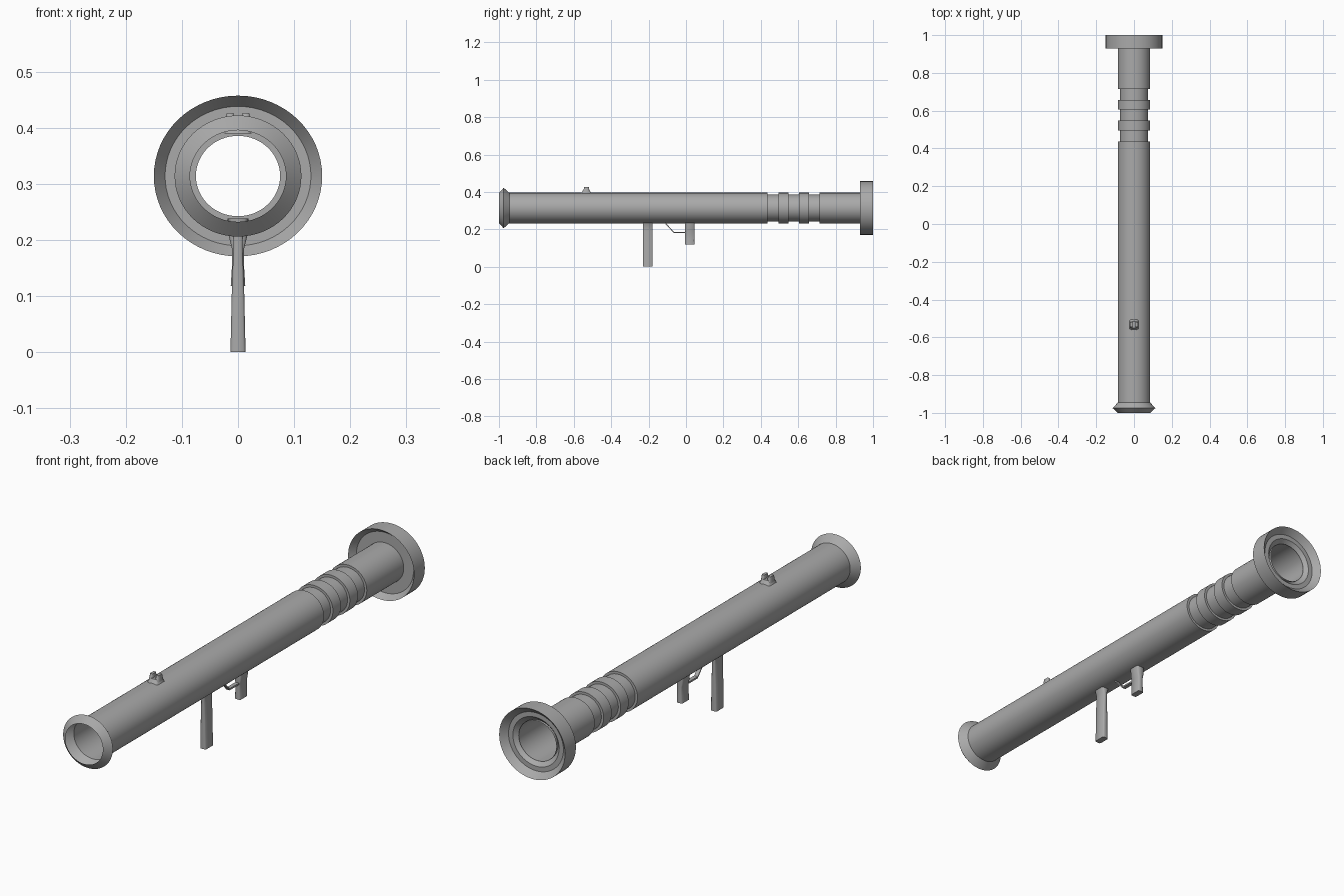
import bpy, bmesh
from math import sin, cos, pi, radians

if "Cube" in bpy.data.objects:
    bpy.data.objects.remove(bpy.data.objects["Cube"], do_unlink=True)

AXIS_Z, SQUASH = 0.314, 0.955
grey = bpy.data.materials.new("matte_grey")
grey.use_nodes = True
grey.diffuse_color = (0.4, 0.4, 0.4, 1)
grey.node_tree.nodes["Principled BSDF"].inputs["Base Color"].default_value = (0.4, 0.4, 0.4, 1)


def finish(name, bm, angle):
    bmesh.ops.recalc_face_normals(bm, faces=bm.faces)
    mesh = bpy.data.meshes.new(name)
    bm.to_mesh(mesh)
    bm.free()
    mesh.materials.append(grey)
    obj = bpy.data.objects.new(name, mesh)
    bpy.context.collection.objects.link(obj)
    bpy.ops.object.select_all(action='DESELECT')
    obj.select_set(True)
    bpy.context.view_layer.objects.active = obj
    bpy.ops.object.shade_smooth_by_angle(angle=radians(angle))
    return obj


def bridge(bm, a, b):
    n = len(a)
    for i in range(n):
        bm.faces.new((a[i], a[(i + 1) % n], b[(i + 1) % n], b[i]))


def lathe(name, profile, closed=False, n=64):
    """Revolve (y, radius) points about the barrel axis."""
    bm = bmesh.new()
    rings = [[bm.verts.new((r * cos(2 * pi * i / n), y, AXIS_Z + SQUASH * r * sin(2 * pi * i / n)))
              for i in range(n)] for y, r in profile]
    for a, b in zip(rings, rings[1:]):
        bridge(bm, a, b)
    if closed:
        bridge(bm, rings[-1], rings[0])
    return finish(name, bm, 30)


def loft(name, sections, y_mid, bevel=0.3, x=0):
    """Stack chamfered rectangles given as (z, half width, half depth, y shift)."""
    bm = bmesh.new()
    rings = []
    for z, w, d, shift in sections:
        c = min(w, d) * bevel
        pts = [(w, d - c), (w - c, d), (c - w, d), (-w, d - c),
               (-w, c - d), (c - w, -d), (w - c, -d), (w, c - d)]
        rings.append([bm.verts.new((x + px, y_mid + shift + py, z)) for px, py in pts])
    for a, b in zip(rings, rings[1:]):
        bridge(bm, a, b)
    bm.faces.new(rings[0])
    bm.faces.new(rings[-1])
    return finish(name, bm, 50)


# Barrel: thin open tube with a flared muzzle and three grooves
TUBE, GROOVE = 0.0855, 0.075
barrel = [(-1, TUBE), (-0.975, 0.113), (-0.945, TUBE)]
for start in (0.437, 0.547, 0.657):
    barrel += [(start, TUBE), (start, GROOVE), (start + 0.058, GROOVE), (start + 0.058, TUBE)]
barrel += [(0.965, TUBE)]
lathe("barrel", barrel)

# Rear ring, dished on both faces
lathe("rear_ring", [(0.93, 0.15), (1, 0.15), (0.975, 0.125), (0.975, 0.105),
                    (0.955, TUBE), (0.955, 0.13)], closed=True)

# Front handle and trigger grip
loft("front_handle", [(0, 0.0135, 0.026, 0), (0.11, 0.011, 0.026, 0),
                      (0.19, 0.008, 0.026, 0), (0.215, 0.009, 0.026, 0), (0.238, 0.018, 0.026, 0)], -0.204)
loft("trigger_grip", [(0.118, 0.013, 0.025, 0), (0.15, 0.011, 0.025, 0),
                      (0.185, 0.011, 0.025, 0), (0.205, 0.016, 0.025, 0), (0.238, 0.019, 0.025, 0)], 0.02)

# Trigger guard: bent flat strip
bm = bmesh.new()
path = [(-0.112, 0.238), (-0.065, 0.187), (0.0, 0.187)]
HALF, THICK = 0.008, 0.007
rings = [[bm.verts.new((sx, y, z + dz)) for sx, dz in
          ((-HALF, 0), (HALF, 0), (HALF, -THICK), (-HALF, -THICK))] for y, z in path]
for a, b in zip(rings, rings[1:]):
    bridge(bm, a, b)
bm.faces.new(rings[0])
bm.faces.new(rings[-1])
finish("trigger_guard", bm, 30)

# Sight: low base with a pair of prongs
loft("sight_base", [(0.39, 0.024, 0.03, 0), (0.4, 0.022, 0.023, 0), (0.41, 0.018, 0.017, 0)], -0.533)
for side, label in ((1, "left"), (-1, "right")):
    loft("sight_prong_" + label, [(0.4, 0.008, 0.018, 0), (0.426, 0.006, 0.012, 0.001)],
         -0.533, x=side * 0.014)
